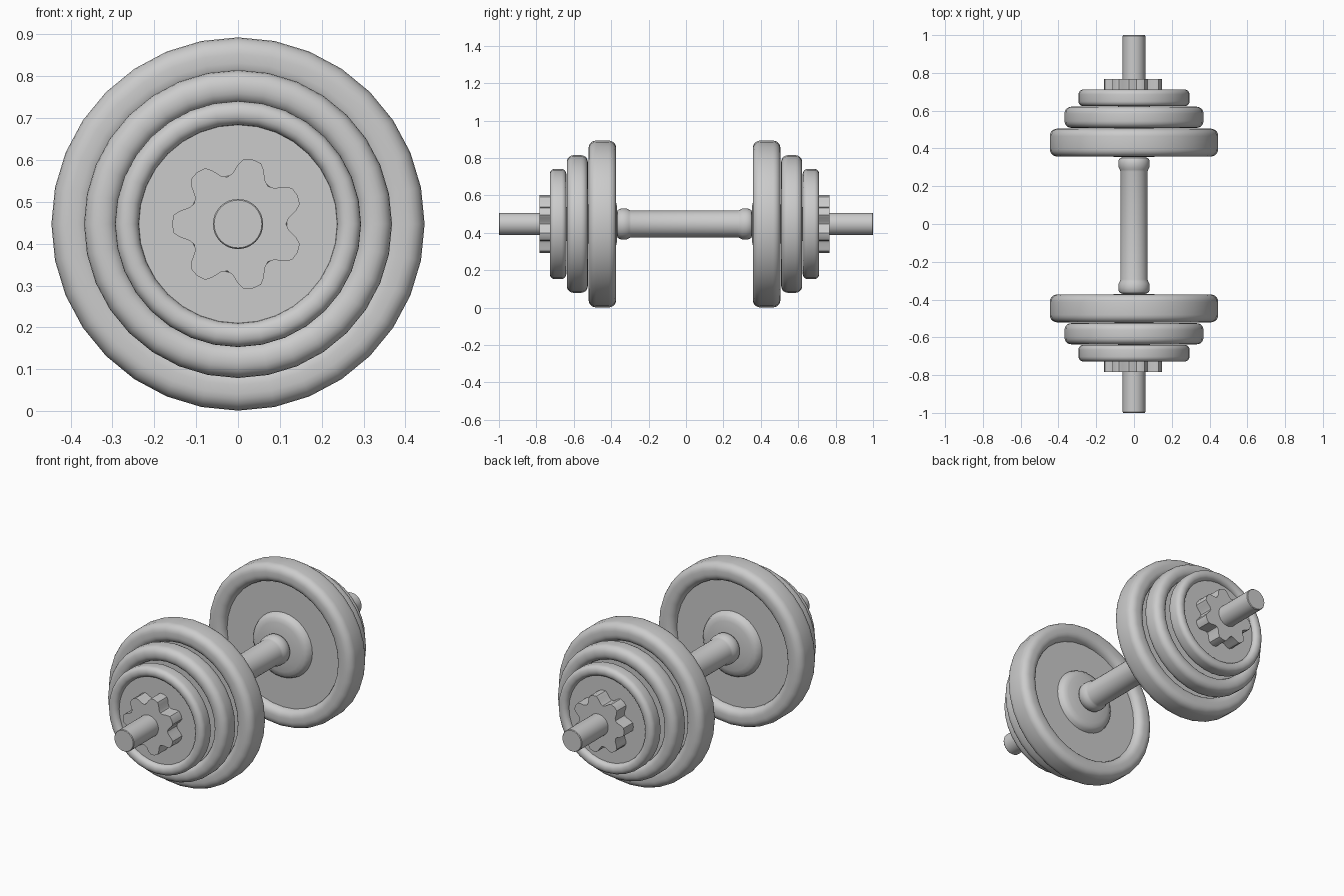
import bpy, bmesh, math

if "Cube" in bpy.data.objects:
    bpy.data.objects.remove(bpy.data.objects["Cube"])

CZ = 0.447       # height of the bar axis
OFF = -0.008     # the weights sit slightly toward the front


def finish(bm, name, angle=35):
    bmesh.ops.remove_doubles(bm, verts=bm.verts, dist=1e-5)
    bmesh.ops.recalc_face_normals(bm, faces=bm.faces)
    me = bpy.data.meshes.new(name)
    bm.to_mesh(me)
    bm.free()
    ob = bpy.data.objects.new(name, me)
    bpy.context.collection.objects.link(ob)
    bpy.ops.object.select_all(action='DESELECT')
    ob.select_set(True)
    bpy.context.view_layer.objects.active = ob
    bpy.ops.object.shade_smooth_by_angle(angle=math.radians(angle))
    return ob


def lathe(name, profile, y0=0.0, seg=32):
    """Spin (radius, y) points around the bar axis."""
    bm = bmesh.new()
    vs = [bm.verts.new((r, y0 + y, CZ)) for r, y in profile]
    es = [bm.edges.new(p) for p in zip(vs, vs[1:])]
    bmesh.ops.spin(bm, geom=vs + es, cent=(0, 0, CZ), axis=(0, 1, 0),
                   angle=2 * math.pi, steps=seg)
    return finish(bm, name)


def plate(name, R, rim, d0, d1, c, side):
    """Weight plate: rounded rim, recessed web and raised hub on both faces."""
    t = (d1 - d0) / 2
    arc = [i * math.pi / 10 for i in range(6)]
    half = [(R - c + c * math.cos(a), t - c + c * math.sin(a)) for a in arc]
    half += [(rim + c - c * math.sin(a), t - c + c * math.cos(a)) for a in arc]
    half += [(0.40 * R, t - c), (0.385 * R, t - 0.55 * c), (0.35 * R, t - 0.2 * c),
             (0.30 * R, t - 0.02), (0.30 * R, t - 0.004), (0.22 * R, t + 0.003), (0, t + 0.003)]
    half = [p for p in half if p != (0.30 * R, t - 0.02)]
    prof = [(r, -y) for r, y in reversed(half)] + half
    lathe(name, prof, OFF + side * (d0 + d1) / 2)


def star_nut(name, d0, d1, side):
    """Seven-pointed spinlock nut."""
    tooth = [(-25.7, 0.115), (-19, 0.122), (-12.5, 0.143), (-8, 0.155), (0, 0.158),
             (8, 0.155), (12.5, 0.143), (19, 0.122)]
    bm = bmesh.new()
    ring = []
    for k in range(7):
        for a, r in tooth:
            w = math.radians(180 + k * 360 / 7 + a)
            ring.append(bm.verts.new((r * math.cos(w), OFF + side * d0, CZ + r * math.sin(w))))
    f = bm.faces.new(ring)
    ext = bmesh.ops.extrude_face_region(bm, geom=[f])
    top = [v for v in ext['geom'] if isinstance(v, bmesh.types.BMVert)]
    bmesh.ops.translate(bm, verts=top, vec=(0, side * (d1 - d0), 0))
    finish(bm, name, 30)


# Bar through everything
lathe("bar", [(0, -1), (0.057, -1), (0.06, -0.996), (0.06, 0.996), (0.057, 1), (0, 1)])

# Grip with flared collars at both ends
end = [(0.072, 0.285), (0.075, 0.296), (0.082, 0.308), (0.083, 0.33),
       (0.081, 0.347), (0.074, 0.357), (0.06, 0.362)]
lathe("grip", [(r, OFF - y) for r, y in reversed(end)] + [(r, OFF + y) for r, y in end])

# Plates and nuts, mirrored front and back
for side, tag in ((-1, "front"), (1, "back")):
    plate("large_plate_" + tag, 0.446, 0.345, 0.365, 0.513, 0.040, side)
    plate("medium_plate_" + tag, 0.368, 0.287, 0.517, 0.629, 0.036, side)
    plate("small_plate_" + tag, 0.294, 0.237, 0.632, 0.720, 0.026, side)
    star_nut("star_nut_" + tag, 0.690, 0.775, side)
